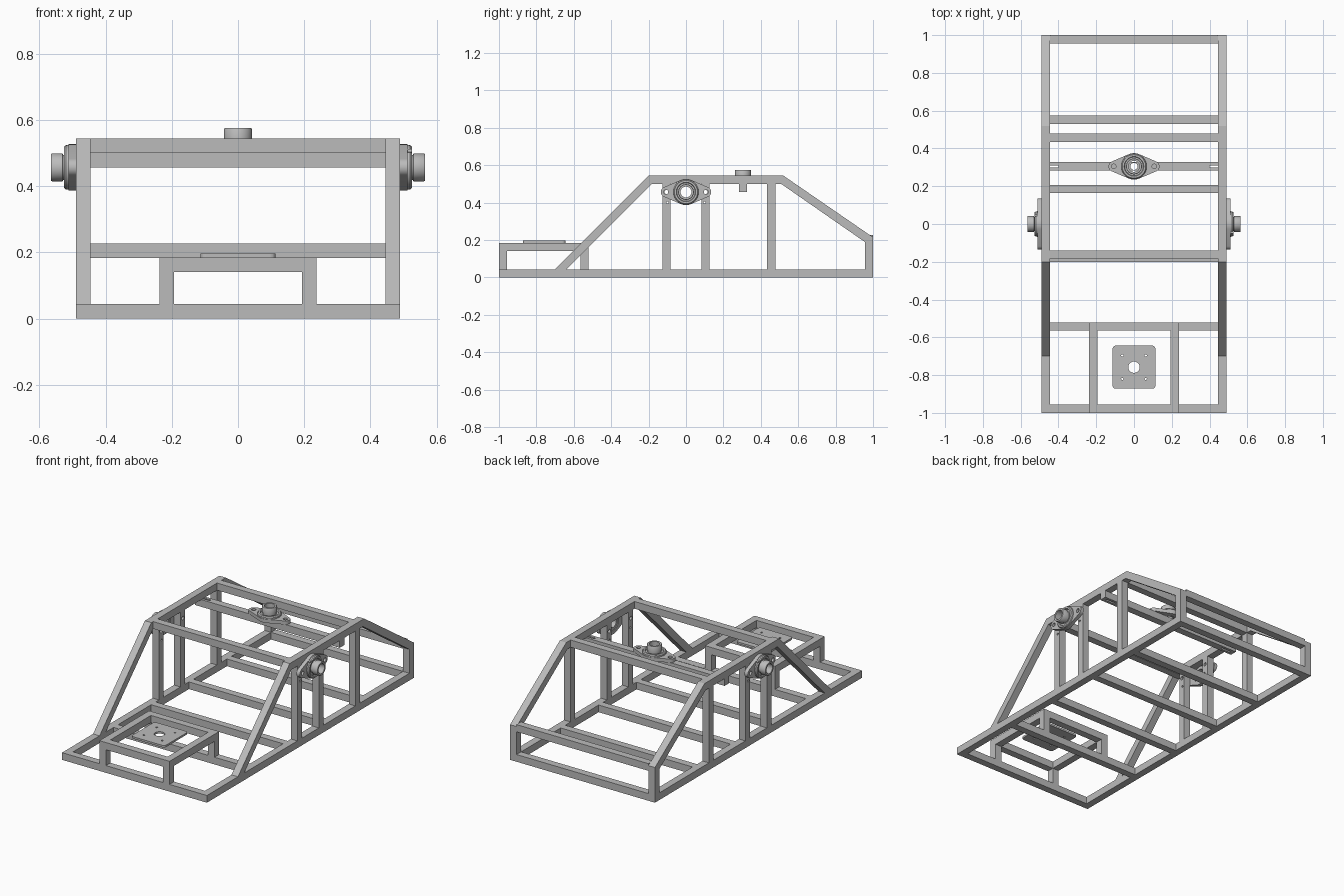
import bpy, bmesh
from math import sin, cos, pi, acos, radians
from mathutils import Matrix, Vector

cube = bpy.data.objects.get("Cube")
if cube:
    bpy.data.objects.remove(cube, do_unlink=True)

steel = bpy.data.materials.new("steel_grey")
steel.use_nodes = True
GREY = (0.5, 0.5, 0.5, 1)
steel.diffuse_color = GREY
steel.node_tree.nodes["Principled BSDF"].inputs["Base Color"].default_value = GREY

W = 0.49       # half width of the frame
T = 0.044      # tube thickness
IN = W - T     # inner face of the side frames
TOP = 0.545    # top of the frame
# local x -> world y, local y -> world z, local z -> world x
SIDEWAYS = Matrix(((0, 0, 1, 0), (1, 0, 0, 0), (0, 1, 0, 0), (0, 0, 0, 1)))


def add(name, mesh, matrix=Matrix()):
    mesh.transform(matrix)
    mesh.materials.clear()
    mesh.materials.append(steel)
    ob = bpy.data.objects.new(name, mesh)
    bpy.context.collection.objects.link(ob)
    return ob


def box(name, x0, x1, y0, y1, z0, z1):
    bm = bmesh.new()
    size = Matrix.Diagonal((x1 - x0, y1 - y0, z1 - z0, 1))
    mid = Matrix.Translation(((x0 + x1) / 2, (y0 + y1) / 2, (z0 + z1) / 2))
    bmesh.ops.create_cube(bm, size=1, matrix=mid @ size)
    mesh = bpy.data.meshes.new(name)
    bm.to_mesh(mesh)
    bm.free()
    return add(name, mesh)


def arc(x, y, r, a0, a1, n):
    return [(x + r * cos(a0 + (a1 - a0) * i / n), y + r * sin(a0 + (a1 - a0) * i / n))
            for i in range(n + 1)]


def circle(x, y, r, n=24):
    return arc(x, y, r, 0, 2 * pi, n)[:-1]


def rect(x0, x1, y0, y1):
    return [(x0, y0), (x1, y0), (x1, y1), (x0, y1)]


def plate(name, loops, thick, matrix=Matrix()):
    """Flat outline with holes, raised from local z = 0."""
    curve = bpy.data.curves.new(name, "CURVE")
    curve.dimensions = "2D"
    curve.fill_mode = "BOTH"
    curve.extrude = thick / 2
    for loop in loops:
        s = curve.splines.new("POLY")
        s.points.add(len(loop) - 1)
        for p, (x, y) in zip(s.points, loop):
            p.co = (x, y, 0, 1)
        s.use_cyclic_u = True
    tmp = bpy.data.objects.new(name + "_outline", curve)
    mesh = bpy.data.meshes.new_from_object(tmp)
    bpy.data.objects.remove(tmp)
    bpy.data.curves.remove(curve)
    bm = bmesh.new()
    bm.from_mesh(mesh)
    bmesh.ops.remove_doubles(bm, verts=bm.verts, dist=1e-5)
    bmesh.ops.recalc_face_normals(bm, faces=bm.faces)
    for f in bm.faces:
        f.smooth = False
    bm.to_mesh(mesh)
    bm.free()
    return add(name, mesh, matrix @ Matrix.Translation((0, 0, thick / 2)))


def ring(name, profile, matrix, n=40):
    """Closed (radius, height) profile turned about local z."""
    bm = bmesh.new()
    rows = [[bm.verts.new((r * cos(2 * pi * i / n), r * sin(2 * pi * i / n), z))
             for r, z in profile] for i in range(n)]
    for i in range(n):
        a, b = rows[i], rows[(i + 1) % n]
        for j in range(len(profile)):
            k = (j + 1) % len(profile)
            bm.faces.new((a[j], b[j], b[k], a[k]))
    bmesh.ops.recalc_face_normals(bm, faces=bm.faces)
    mesh = bpy.data.meshes.new(name)
    bm.to_mesh(mesh)
    bm.free()
    return add(name, mesh, matrix)


def smooth(*obs):
    bpy.ops.object.select_all(action="DESELECT")
    for ob in obs:
        ob.select_set(True)
    bpy.context.view_layer.objects.active = obs[0]
    bpy.ops.object.shade_smooth_by_angle(angle=radians(35))


def bearing(name, matrix):
    # rhombic flange: tangent arcs around the boss and the two bolt ears
    R, r, d = 0.07, 0.028, 0.107
    a = acos((R - r) / d)
    outline = (arc(d, 0, r, -a, a, 10) + arc(0, 0, R, a, pi - a, 12)
               + arc(-d, 0, r, pi - a, pi + a, 10) + arc(0, 0, R, pi + a, 2 * pi - a, 12))
    flange = plate(name + "_flange", [outline, circle(0, 0, 0.05, 40),
                   circle(d, 0, 0.012), circle(-d, 0, 0.012)], 0.022, matrix)
    boss = ring(name + "_boss", [(0.049, 0), (0.069, 0), (0.067, 0.03), (0.062, 0.036),
                                 (0.052, 0.036), (0.049, 0.03)], matrix)
    race = ring(name + "_race", [(0.038, 0.004), (0.05, 0.004), (0.05, 0.028), (0.038, 0.028)], matrix)
    collar = ring(name + "_collar", [(0.029, 0.002), (0.038, 0.002), (0.038, 0.038), (0.042, 0.04),
                                     (0.042, 0.072), (0.04, 0.075), (0.029, 0.075)], matrix)
    nipple = plate(name + "_grease_nipple", [circle(0, 0, 0.006, 12)], 0.016,
                   matrix @ Matrix.Translation((-0.046, 0.05, 0.02)))
    smooth(flange, boss, race, collar, nipple)


# Side frames
front_brace = [(-0.7, T), (-0.64, T), (-0.183, TOP - T), (-0.2, TOP)]
rear_brace = [(0.52, TOP), (0.508, TOP - T), (1 - T, 0.19), (1, 0.215)]
top_rail = [(-0.2, TOP), (-0.183, TOP - T), (0.508, TOP - T), (0.52, TOP)]
rear_post = [(1 - T, T), (1, T), (1, 0.215), (1 - T, 0.19)]
for side, x0 in (("left", IN), ("right", -W)):
    at = Matrix.Translation((x0, 0, 0)) @ SIDEWAYS
    box(side + "_base_rail", x0, x0 + T, -1, 1, 0, T)
    for part, outline in (("front_brace", front_brace), ("rear_brace", rear_brace),
                          ("top_rail", top_rail), ("rear_post", rear_post)):
        plate(f"{side}_{part}", [outline], T, at)
    box(side + "_middle_post", x0, x0 + T, 0.434, 0.434 + T, T, TOP - T)
    for label, y in (("front", -0.104), ("rear", 0.104)):
        plate(f"{side}_{label}_bearing_post",
              [rect(y - T / 2, y + T / 2, T, TOP - T), circle(y, 0.457, 0.011),
               circle(y * 0.95, 0.40, 0.006, 12)], T, at)

# Cross bars between the side frames
for name, y, z in (("base_front_bar", -1, 0), ("base_mount_bar", -0.565, 0),
                   ("base_bar_front", -0.202, 0), ("base_bar_middle", 0.163, 0),
                   ("base_bar_rear", 0.53, 0), ("base_end_bar", 1 - T, 0),
                   ("top_front_bar", -0.183, TOP - T), ("top_rear_bar", 0.434, TOP - T),
                   ("rear_upper_bar", 1 - T, 0.183)):
    box(name, -IN, IN, y, y + T, z, z + T)

# Slotted bar hung under the top rails for the upper bearing
BY = 0.305
plate("bearing_bar", [rect(-W, W, -T / 2, T / 2), circle(0, 0, 0.019),
                      rect(0.4, 0.465, -0.006, 0.006), rect(-0.465, -0.4, -0.006, 0.006)],
      T, Matrix.Translation((0, BY, TOP - 2 * T)))

# Raised mount at the front
MX, MZ, MY = 0.237, 0.185, -0.521
for side, x0 in (("left", MX - T), ("right", -MX)):
    box(side + "_mount_rail", x0, x0 + T, -1, MY, MZ - T, MZ)
    for label, y in (("front", -1), ("rear", MY - T)):
        box(f"{side}_{label}_mount_post", x0, x0 + T, y, y + T, T, MZ - T)
for label, y in (("front", -1), ("rear", MY - T)):
    box(label + "_mount_bar", T - MX, MX - T, y, y + T, MZ - T, MZ)

# Rounded mount plate with a shaft hole and four bolt holes
h, c = 0.114, 0.018
corners = [p for i, (sx, sy) in enumerate(((1, 1), (-1, 1), (-1, -1), (1, -1)))
           for p in arc(sx * (h - c), sy * (h - c), c, i * pi / 2, (i + 1) * pi / 2, 6)]
bolts = [circle(sx * 0.062, sy * 0.062, 0.006, 12) for sx in (-1, 1) for sy in (-1, 1)]
plate("mount_plate", [corners, circle(0, 0, 0.03, 32)] + bolts, 0.012,
      Matrix.Translation((0, -0.758, MZ)))

# Flange bearings
bearing("top_bearing", Matrix.Translation((0, BY, TOP - T)))
for side, turn in (("left", 0), ("right", pi)):
    bearing(side + "_bearing", Matrix.Rotation(turn, 4, "Z")
            @ Matrix.Translation((W, 0, 0.457)) @ SIDEWAYS)
